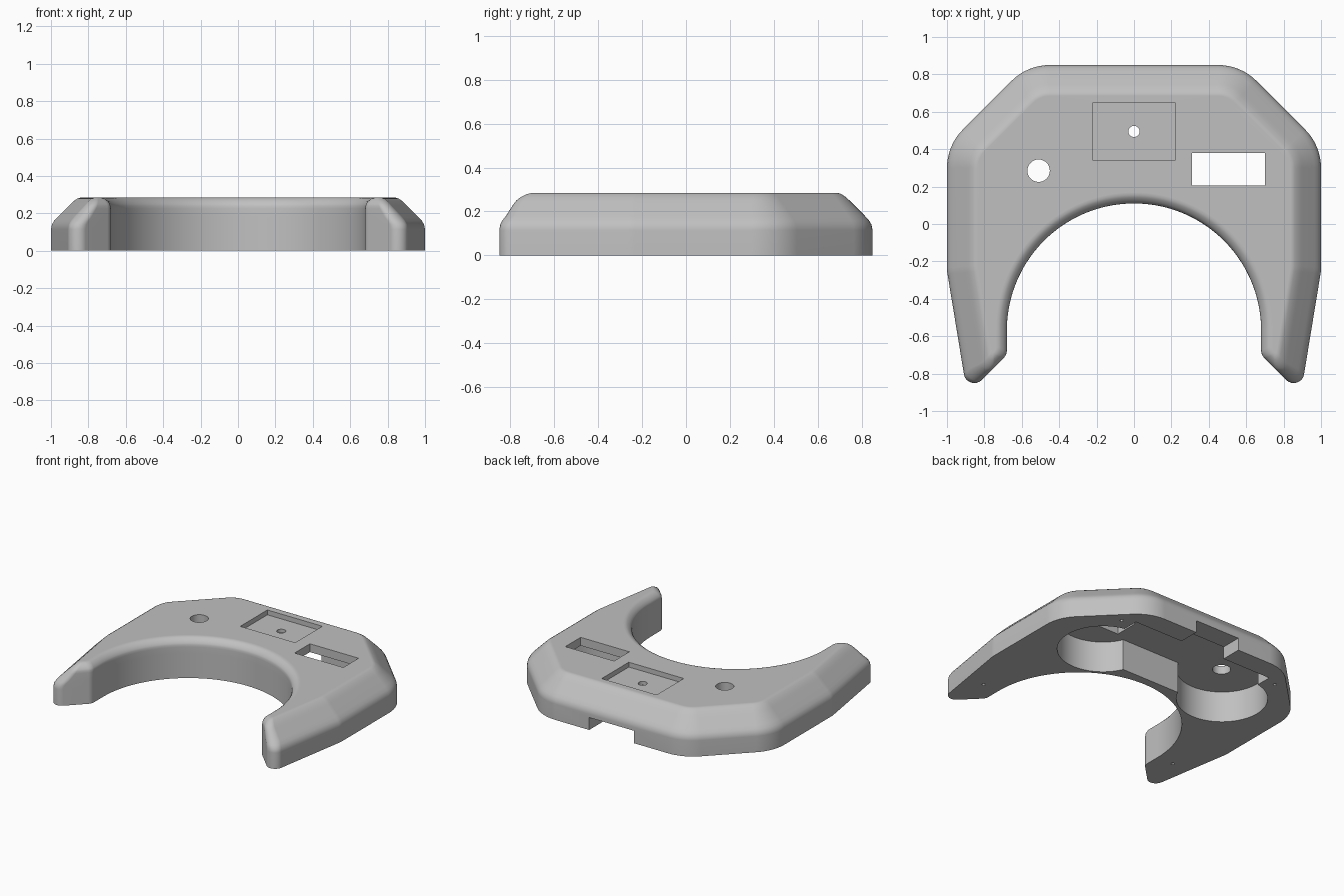
import bpy, bmesh, math
from mathutils import Vector

cube = bpy.data.objects.get("Cube")
if cube:
    bpy.data.objects.remove(cube, do_unlink=True)

grey = bpy.data.materials.new("plain grey")
grey.use_nodes = True
colour = (0.53, 0.53, 0.53, 1)
grey.diffuse_color = colour
for node in grey.node_tree.nodes:
    if node.type == 'BSDF_PRINCIPLED':
        node.inputs["Base Color"].default_value = colour

HEIGHT, ROUND = 0.285, 0.06
ARC_Y, ARC_R = -0.57, 0.68
CEILING = 0.225


def new_object(name, bm):
    bmesh.ops.recalc_face_normals(bm, faces=bm.faces[:])
    mesh = bpy.data.meshes.new(name)
    bm.to_mesh(mesh)
    bm.free()
    mesh.materials.append(grey)
    obj = bpy.data.objects.new(name, mesh)
    bpy.context.collection.objects.link(obj)
    return obj


def crossing(a, b):
    """Point where two lines (nx, ny, c) meet."""
    det = a[0] * b[1] - a[1] * b[0]
    return Vector(((a[2] * b[1] - a[1] * b[2]) / det,
                   (a[0] * b[2] - a[2] * b[0]) / det))


def fillet(before, corner, after, radius, steps=8):
    """Arc replacing a corner, shortened where the sides are short."""
    u, v = before - corner, after - corner
    room = 0.45 * min(u.length, v.length)
    u.normalize()
    v.normalize()
    half = math.acos(max(-1, min(1, u.dot(v)))) / 2
    t = min(radius / math.tan(half), room)
    centre = corner + (u + v).normalized() * t / math.cos(half)
    a, b = corner + u * t - centre, corner + v * t - centre
    sweep = math.pi - 2 * half
    return [centre + (a * math.sin((1 - i / steps) * sweep)
                      + b * math.sin(i / steps * sweep)) / math.sin(sweep)
            for i in range(steps + 1)]


def outline(d_out, d_in):
    """Horseshoe outline, outer and inner sides moved in separately."""
    r2, slant = math.sqrt(0.5), 0.164
    n = math.hypot(1, slant)
    lines = [(1, 0, ARC_R + d_in),                             # inner side
             (r2, r2, -0.02 * r2 + d_in),                      # arm tip
             (-1 / n, slant / n, -(1 + slant / 4) / n + d_out),  # arm
             (-1, 0, -1 + d_out),                              # side
             (-r2, -r2, -1.42 * r2 + d_out),                   # diagonal
             (0, -1, -0.85 + d_out)]                           # back
    big = 0.29 - d_out
    radii = [0.06, 0.056, 0.2, big, big]
    corners = [crossing(a, b) for a, b in zip(lines, lines[1:])]
    r, steps = ARC_R + d_in, 36
    half = [Vector((r * math.sin(k * math.pi / 2 / steps),
                    ARC_Y + r * math.cos(k * math.pi / 2 / steps)))
            for k in range(steps + 1)]
    path = [half[-1]] + corners + [Vector((0, 0.85 - d_out))]
    for i, radius in enumerate(radii):
        half += fillet(path[i], path[i + 1], path[i + 2], radius)
    half.append(path[-1])
    return half + [Vector((-p.x, p.y)) for p in reversed(half[1:-1])]


# Body: outlines stacked along a chamfered outer and rounded inner profile
profile = [(0, 0), (0.115, 0), (0.14, 0.005), (0.16, 0.017), (0.18, 0.035),
           (CEILING, 0.08), (0.24, 0.095), (0.25, 0.105), (0.265, 0.121),
           (0.278, 0.14), (0.283, 0.152), (HEIGHT, 0.165)]
bm = bmesh.new()
rings = []
for z, d_out in profile:
    rise = max(0, z - (HEIGHT - ROUND))
    d_in = ROUND - math.sqrt(max(0, ROUND ** 2 - rise ** 2))
    rings.append([bm.verts.new((p.x, p.y, z)) for p in outline(d_out, d_in)])
for low, high in zip(rings, rings[1:]):
    for i in range(len(low)):
        j = (i + 1) % len(low)
        bm.faces.new((low[i], low[j], high[j], high[i]))
bm.faces.new(rings[0][::-1])
bm.faces.new(rings[-1])
body = new_object("horseshoe_body", bm)

cutters = []


def box_cut(name, x0, x1, y0, y1, z0, z1):
    bm = bmesh.new()
    bmesh.ops.create_cube(bm, size=1)
    for v in bm.verts:
        v.co = ((x0 + x1) / 2 + v.co.x * (x1 - x0),
                (y0 + y1) / 2 + v.co.y * (y1 - y0),
                (z0 + z1) / 2 + v.co.z * (z1 - z0))
    cutters.append(new_object(name, bm))


def round_cut(name, x, y, r, z0, z1, sides=32):
    bm = bmesh.new()
    bmesh.ops.create_cone(bm, cap_ends=True, segments=sides, radius1=r,
                          radius2=r, depth=z1 - z0)
    bmesh.ops.translate(bm, verts=bm.verts[:], vec=(x, y, (z0 + z1) / 2))
    cutters.append(new_object(name, bm))


# Underside cavity: central bay, two round pockets, cable notch, screw holes
box_cut("bay_cutter", -0.57, 0.57, 0.17, 0.70, -0.1, CEILING)
for side in (-1, 1):
    round_cut("pocket_cutter", side * 0.51, 0.29, 0.30, -0.1, CEILING, 64)
    round_cut("arm_screw_cutter", side * 0.81, -0.57, 0.012, -0.1, 0.1, 12)
    round_cut("back_screw_cutter", side * 0.656, 0.656, 0.012, -0.1, 0.1, 12)
box_cut("notch_cutter", -0.18, 0.18, 0.6, 1, -0.1, 0.09)

# Top openings: shallow tray with a small hole, button hole, window
box_cut("tray_cutter", -0.22, 0.22, 0.34, 0.65, 0.25, 0.4)
round_cut("tray_hole_cutter", 0, 0.495, 0.03, 0.1, 0.4)
round_cut("button_cutter", -0.51, 0.285, 0.06, 0.1, 0.4)
box_cut("window_cutter", 0.31, 0.70, 0.205, 0.38, 0.1, 0.4)

bpy.ops.object.select_all(action='DESELECT')
bpy.context.view_layer.objects.active = body
body.select_set(True)
for cutter in cutters:
    mod = body.modifiers.new("cut", 'BOOLEAN')
    mod.operation = 'DIFFERENCE'
    mod.solver = 'EXACT'
    mod.object = cutter
    bpy.ops.object.modifier_apply(modifier=mod.name)
    bpy.data.objects.remove(cutter, do_unlink=True)

bpy.ops.object.shade_smooth_by_angle(angle=math.radians(30))
weighted = body.modifiers.new("weighted normals", 'WEIGHTED_NORMAL')
weighted.keep_sharp = True
